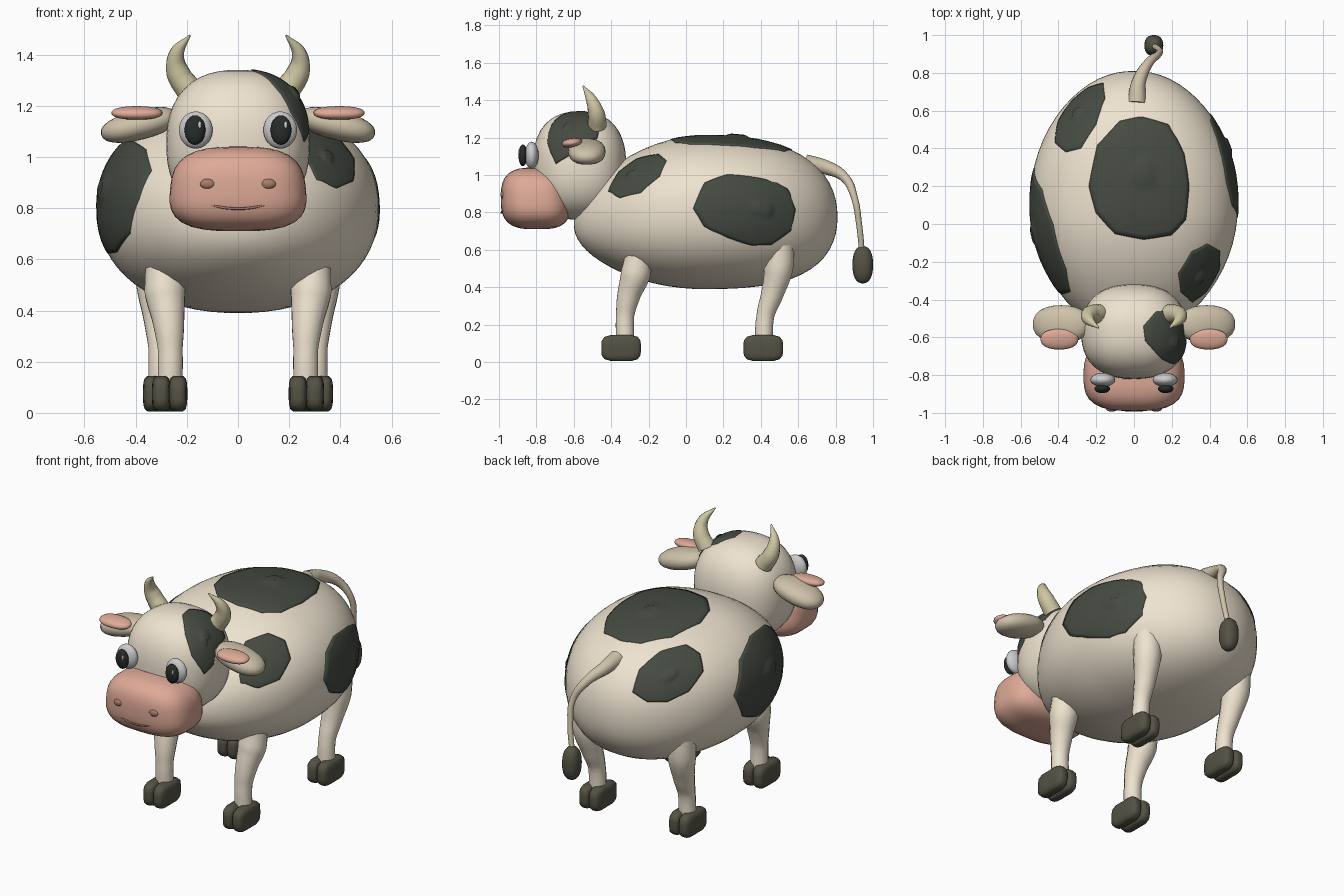
import bpy, bmesh
from math import radians
from mathutils import Vector, Euler
from mathutils.bvhtree import BVHTree

if "Cube" in bpy.data.objects:
    bpy.data.objects.remove(bpy.data.objects["Cube"])


def material(name, rgb):
    m = bpy.data.materials.new(name)
    m.diffuse_color = (*rgb, 1)
    m.use_nodes = True
    m.node_tree.nodes["Principled BSDF"].inputs["Base Color"].default_value = m.diffuse_color
    return m


CREAM = material("cream", (.86, .77, .63))
DARK = material("dark", (.06, .07, .055))
PINK = material("pink", (.73, .40, .31))
NOSE = material("nostril", (.40, .20, .15))
HOOF = material("hoof", (.09, .085, .06))
HORN = material("horn", (.62, .57, .37))
EAR = material("ear", (.62, .54, .40))
WHITE = material("white", (.9, .9, .9))
BLACK = material("black", (.02, .025, .022))


def link(name, mesh, mat):
    mesh.materials.clear()
    mesh.materials.append(mat)
    mesh.polygons.foreach_set("use_smooth", [True] * len(mesh.polygons))
    mesh.update()
    ob = bpy.data.objects.new(name, mesh)
    bpy.context.collection.objects.link(ob)
    return ob


def blob(name, center, radii, mat, n=2.0, rot=(0, 0, 0), segs=24, warp=None):
    """Superellipsoid; n=2 is an ellipsoid, larger n is boxier."""
    bm = bmesh.new()
    bmesh.ops.create_uvsphere(bm, u_segments=segs, v_segments=segs // 2, radius=1)
    r = Euler(rot).to_matrix()
    for v in bm.verts:
        c = v.co / sum(abs(a) ** n for a in v.co) ** (1 / n)
        if warp:
            c = warp(c)
        v.co = r @ Vector(a * b for a, b in zip(c, radii)) + Vector(center)
    mesh = bpy.data.meshes.new(name)
    bm.to_mesh(mesh)
    bm.free()
    return link(name, mesh, mat)


def tube(name, pts, mat, res=4):
    """Smooth tapered tube through (x, y, z, radius) points."""
    cu = bpy.data.curves.new(name, 'CURVE')
    cu.dimensions = '3D'
    cu.bevel_depth, cu.bevel_resolution, cu.resolution_u = 1, res, 6
    cu.use_fill_caps = True
    sp = cu.splines.new('BEZIER')
    sp.bezier_points.add(len(pts) - 1)
    for bp, p in zip(sp.bezier_points, pts):
        bp.co, bp.radius = p[:3], p[3]
        bp.handle_left_type = bp.handle_right_type = 'AUTO'
    tmp = bpy.data.objects.new("tmp", cu)
    bpy.context.collection.objects.link(tmp)
    dg = bpy.context.evaluated_depsgraph_get()
    mesh = bpy.data.meshes.new_from_object(tmp.evaluated_get(dg))
    bpy.data.objects.remove(tmp)
    mesh.name = name
    return link(name, mesh, mat)


def spot(name, target, center, outline):
    """Patch of fan rings snapped onto the target surface, with a small central bump."""
    me = target.data
    tree = BVHTree.FromPolygons([v.co.copy() for v in me.vertices],
                                [list(p.vertices) for p in me.polygons])
    c = Vector(center)
    edge = []
    for i, p in enumerate(outline):
        a, b = Vector(p), Vector(outline[(i + 1) % len(outline)])
        edge += [a.lerp(b, k / 4) for k in range(4)]

    def snap(p, lift):
        co, no, _, _ = tree.find_nearest(p)
        return co + no * lift

    bm = bmesh.new()
    steps = [(.12, .016), (.2, .005), (.35, .005), (.5, .005), (.65, .005),
             (.8, .005), (.92, .005), (1, .004), (1, -.004)]
    rings = [[bm.verts.new(snap(c.lerp(e, t), lift)) for e in edge] for t, lift in steps]
    hub = bm.verts.new(snap(c, .008))
    n = len(edge)
    for i in range(n):
        j = (i + 1) % n
        bm.faces.new((hub, rings[0][i], rings[0][j]))
        for r0, r1 in zip(rings, rings[1:]):
            bm.faces.new((r0[i], r1[i], r1[j], r0[j]))
    # face outward from the target
    bm.normal_update()
    _, no, _, _ = tree.find_nearest(c)
    if sum((f.normal * f.calc_area() for f in bm.faces), Vector()).dot(no) < 0:
        bmesh.ops.reverse_faces(bm, faces=bm.faces[:])
    mesh = bpy.data.meshes.new(name)
    bm.to_mesh(mesh)
    bm.free()
    return link(name, mesh, DARK)


# Body, tapered more toward the chest than the rump
def body_warp(c):
    u2 = c.y * c.y
    if c.y < 0:
        return Vector((c.x * (1 - .2 * u2), c.y, c.z * (1 - .25 * u2) - .14 * u2))
    return Vector((c.x * (1 - .13 * u2), c.y, c.z * (1 + .12 * u2) - .06 * u2))


body = blob("body", (0, .105, .80), (.55, .705, .41), CREAM, 2.2, segs=64, warp=body_warp)

# Head and muzzle
head = blob("head", (0, -.57, 1.05), (.28, .25, .29), CREAM, 2.4, segs=48)
blob("muzzle", (0, -.805, .875), (.265, .185, .165), PINK, 3, segs=40,
     warp=lambda c: Vector((c.x * (1 - .06 * c.z), c.y - (.08 * c.z if c.y > 0 else 0), c.z)))
tube("mouth", [(-.105, -.978, .812, .004), (-.05, -.986, .801, .005), (0, -.988, .798, .005),
               (.05, -.986, .801, .005), (.105, -.978, .812, .004)], NOSE, 2)

# Paired parts
for s, side in ((1, "right"), (-1, "left")):
    blob(f"nostril_{side}", (s * .118, -.98, .895), (.03, .013, .02), NOSE, segs=16)
    blob(f"eye_{side}", (s * .165, -.825, 1.105), (.066, .037, .073), WHITE)
    blob(f"pupil_{side}", (s * .168, -.872, 1.105), (.041, .024, .058), BLACK)
    blob(f"eye_glint_{side}", (s * .168 + .018, -.892, 1.125), (.007, .004, .014), WHITE, segs=12)
    tube(f"horn_{side}", [(s * .19, -.475, 1.26, .052), (s * .235, -.48, 1.33, .046),
                          (s * .24, -.505, 1.40, .031), (s * .188, -.55, 1.475, .004)], HORN)
    blob(f"ear_{side}", (s * .385, -.53, 1.125), (.155, .10, .058), EAR, 2.3,
         rot=(0, s * radians(14), 0))
    blob(f"inner_ear_{side}", (s * .395, -.61, 1.172), (.10, .055, .025), PINK, 2.3,
         rot=(radians(8), 0, 0))
    # Legs and two-toed hooves
    legs = {
        "front": [(.29, -.25, .60, .072), (.285, -.27, .47, .082), (.272, -.305, .36, .064),
                  (.265, -.325, .25, .050), (.265, -.325, .10, .050)],
        "hind": [(.325, .50, .64, .080), (.32, .495, .50, .080), (.308, .46, .36, .061),
                 (.302, .425, .25, .049), (.302, .415, .10, .049)],
    }
    for end, path in legs.items():
        tube(f"{end}_leg_{side}", [(s * x, y, z, r) for x, y, z, r in path], CREAM)
        fx, fy = (.267, -.347) if end == "front" else (.302, .413)
        for k in (-1, 1):
            blob(f"{end}_hoof_{side}_{'outer' if k > 0 else 'inner'}",
                 (s * (fx + k * .033), fy, .075), (.036, .106, .07), HOOF, 4)

# Tail and tuft
tube("tail", [(.015, .64, 1.06, .05), (.025, .75, 1.04, .038), (.075, .85, .985, .026),
              (.13, .90, .88, .018), (.13, .925, .74, .016), (.105, .942, .58, .015)], EAR)
blob("tail_tuft", (.105, .945, .52), (.05, .055, .10), HOOF, 2.4)

# Dark patches
spot("back_spot", body, (.05, .28, 1.21),
     [(x, y, 1.18) for x, y in ((-.24, .20), (-.20, .42), (-.08, .56), (.05, .59), (.20, .55),
      (.28, .38), (.30, .20), (.28, .02), (.20, -.06), (.05, -.08), (-.10, -.05), (-.20, .06))])
spot("right_flank_spot", body, (.53, .44, .82),
     [(.5, y, z) for y, z in ((.04, .82), (.10, .95), (.22, 1.01), (.45, 1.01), (.60, .97),
      (.66, .82), (.62, .68), (.48, .60), (.36, .61), (.25, .66), (.10, .73))])
spot("left_flank_spot", body, (-.53, -.06, .88),
     [(-x, y, z) for x, y, z in ((.40, -.38, .84), (.34, -.36, .95), (.36, -.24, 1.03),
      (.42, 0, 1.06), (.47, .18, 1.0), (.55, .30, .85), (.52, .22, .70), (.50, .05, .63),
      (.47, -.15, .63), (.42, -.31, .70))])
spot("shoulder_spot", body, (.36, -.31, 1.02),
     [(.34, -.45, .94), (.26, -.38, 1.04), (.24, -.27, 1.10), (.31, -.15, 1.12),
      (.40, -.11, 1.09), (.45, -.14, .99), (.46, -.25, .91), (.42, -.38, .89)])
spot("rump_spot", body, (-.31, .59, 1.03),
     [(-.42, .43, 1.02), (-.41, .55, .94), (-.35, .67, .90), (-.25, .73, .90), (-.16, .74, .94),
      (-.15, .66, 1.04), (-.20, .53, 1.12), (-.28, .40, 1.13), (-.36, .38, 1.09)])
spot("head_spot", head, (.22, -.64, 1.25),
     [(.06, -.62, 1.34), (.15, -.72, 1.28), (.23, -.76, 1.18), (.27, -.70, 1.06),
      (.28, -.63, 1.10), (.28, -.60, 1.18), (.26, -.47, 1.20), (.22, -.45, 1.28),
      (.12, -.46, 1.32), (.05, -.54, 1.34)])
